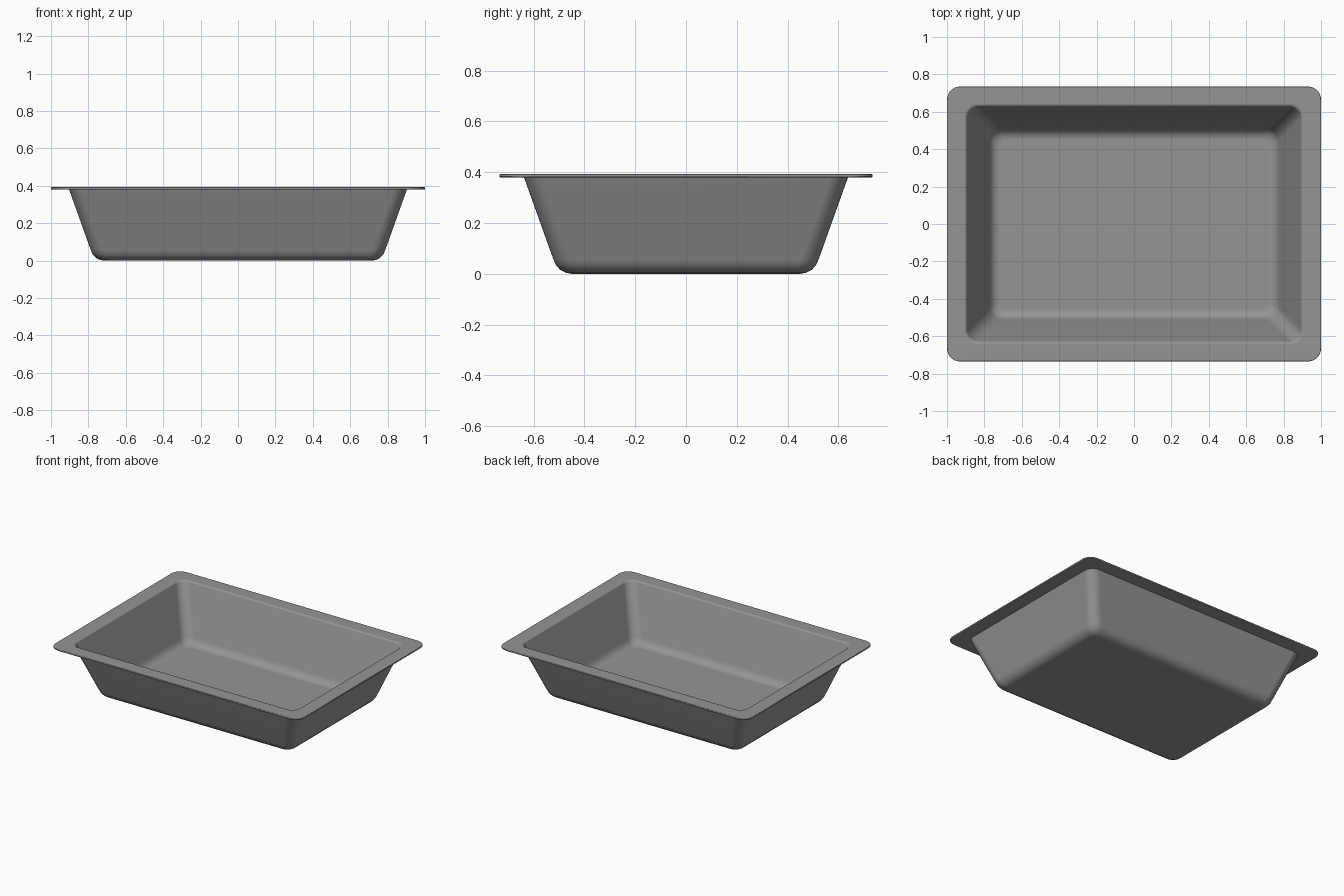
import bpy, bmesh, math

cube = bpy.data.objects.get("Cube")
if cube:
    bpy.data.objects.remove(cube, do_unlink=True)

HALF_X, HALF_Y = 1.0, 0.735
STEPS = 8  # segments per rounded corner

grey = bpy.data.materials.new("plain grey")
grey.use_nodes = True
grey.diffuse_color = (0.3, 0.3, 0.3, 1)
grey.node_tree.nodes["Principled BSDF"].inputs["Base Color"].default_value = (0.3, 0.3, 0.3, 1)


def rounded_ring(bm, inset, z, radius):
    """Rounded rectangle of vertices, inset from the outer rim."""
    cx, cy = HALF_X - inset - radius, HALF_Y - inset - radius
    ring = []
    for corner, (sx, sy) in enumerate([(1, 1), (-1, 1), (-1, -1), (1, -1)]):
        for i in range(STEPS + 1):
            a = math.pi / 2 * (corner + i / STEPS)
            ring.append(bm.verts.new((sx * cx + radius * math.cos(a),
                                      sy * cy + radius * math.sin(a), z)))
    return ring


# Cross-section (inset, height, corner radius): outside floor, wall, rim, inside wall, floor
section = [
    (0.285, 0.0, 0.04), (0.262, 0.004, 0.05), (0.24, 0.015, 0.06),
    (0.223, 0.034, 0.065), (0.213, 0.056, 0.07), (0.097, 0.38, 0.07),
    (0.003, 0.38, 0.07), (0.0, 0.383, 0.07), (0.0, 0.39, 0.07), (0.003, 0.393, 0.07),
    (0.092, 0.393, 0.07), (0.101, 0.391, 0.065), (0.108, 0.384, 0.065),
    (0.224, 0.062, 0.065), (0.233, 0.042, 0.06), (0.247, 0.026, 0.05),
    (0.265, 0.016, 0.045), (0.285, 0.013, 0.035),
]

# Tray: loft the rounded rings and close both floors
bm = bmesh.new()
rings = [rounded_ring(bm, *row) for row in section]
count = len(rings[0])
for low, high in zip(rings, rings[1:]):
    for i in range(count):
        j = (i + 1) % count
        bm.faces.new((low[i], low[j], high[j], high[i]))
bm.faces.new(rings[0][::-1])
bm.faces.new(rings[-1])
bmesh.ops.recalc_face_normals(bm, faces=bm.faces)

mesh = bpy.data.meshes.new("tray")
bm.to_mesh(mesh)
bm.free()
mesh.materials.append(grey)
tray = bpy.data.objects.new("tray", mesh)
bpy.context.collection.objects.link(tray)

# Smooth shading with crisp rim edges
bpy.ops.object.select_all(action='DESELECT')
tray.select_set(True)
bpy.context.view_layer.objects.active = tray
bpy.ops.object.shade_smooth_by_angle(angle=math.radians(50))
normals = tray.modifiers.new("even_normals", 'WEIGHTED_NORMAL')
normals.keep_sharp = True
